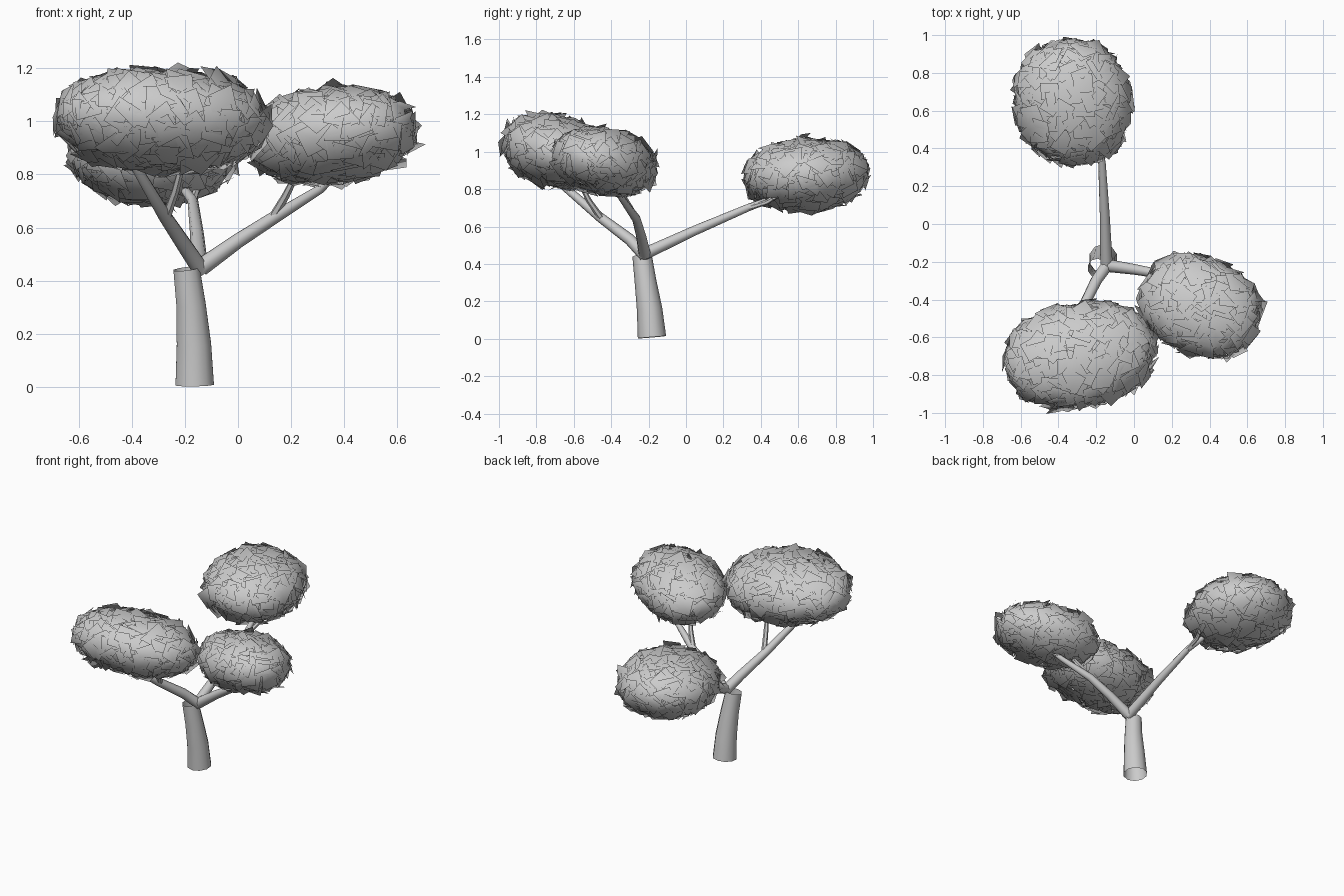
import bpy, bmesh, math, random
from mathutils import Vector, Matrix, Euler

if "Cube" in bpy.data.objects:
    bpy.data.objects.remove(bpy.data.objects["Cube"])

random.seed(4)


def finish(name, bm, angle):
    me = bpy.data.meshes.new(name)
    bm.to_mesh(me)
    bm.free()
    ob = bpy.data.objects.new(name, me)
    bpy.context.collection.objects.link(ob)
    bpy.ops.object.select_all(action='DESELECT')
    ob.select_set(True)
    bpy.context.view_layer.objects.active = ob
    if angle:
        bpy.ops.object.shade_smooth_by_angle(angle=math.radians(angle))
    return ob


def tube(name, pts, sides):
    """Open tapered tube through (x, y, z, radius) points."""
    bm = bmesh.new()
    centres = [Vector(p[:3]) for p in pts]
    rings = []
    for i, c in enumerate(centres):
        d = centres[min(i + 1, len(pts) - 1)] - centres[max(i - 1, 0)]
        u = d.cross(Vector((0.31, 0.95, 0.05))).normalized()
        v = d.normalized().cross(u)
        ring = []
        for k in range(sides):
            a = 2 * math.pi * k / sides
            ring.append(bm.verts.new(c + pts[i][3] * (math.cos(a) * u + math.sin(a) * v)))
        rings.append(ring)
    for a, b in zip(rings, rings[1:]):
        for k in range(sides):
            n = (k + 1) % sides
            bm.faces.new((a[k], a[n], b[n], b[k]))
    bmesh.ops.recalc_face_normals(bm, faces=bm.faces)
    return finish(name, bm, 50)


def foliage(name, centre, radii, rot, count, power=2.2):
    """Shell of square leaf cards tangent to a rounded blob, shaded as one soft volume."""
    bm = bmesh.new()
    normals = []
    centre = Vector(centre)
    turn = Euler([math.radians(r) for r in rot]).to_matrix()
    for i in range(count):
        z = 1 - 2 * (i + 0.5) / count
        a = i * 2.399963 + random.uniform(-0.15, 0.15)
        r = math.sqrt(1 - z * z)
        unit = Vector((r * math.cos(a), r * math.sin(a), z))
        unit /= sum(abs(c) ** power for c in unit) ** (1 / power)
        p = Vector([unit[k] * radii[k] for k in range(3)]) * random.uniform(0.92, 1.04)
        n = Vector([math.copysign(abs(unit[k]) ** (power - 1), unit[k]) / radii[k]
                    for k in range(3)]).normalized()
        n += Vector([random.gauss(0, 0.24) for _ in range(3)])
        q = (turn @ n).to_track_quat('Z', 'Y').to_matrix()
        q = q @ Matrix.Rotation(random.uniform(0, 6.28), 3, 'Z')
        h = random.uniform(0.042, 0.056)
        pos = centre + turn @ p
        corners = [pos + q @ Vector((sx * h, sy * h, 0))
                   for sx, sy in ((-1, -1), (1, -1), (1, 1), (-1, 1))]
        bm.faces.new([bm.verts.new(c) for c in corners])
        for c in corners:
            loc = turn.transposed() @ (c - centre)
            normals.append((turn @ Vector([loc[k] / radii[k] ** 2 for k in range(3)])).normalized())
    ob = finish(name, bm, 0)
    for poly in ob.data.polygons:
        poly.use_smooth = True
    ob.data.normals_split_custom_set_from_vertices(normals)
    return ob


# Trunk
tube("trunk", [(-0.163, -0.182, 0.008, 0.076), (-0.166, -0.195, 0.16, 0.068),
               (-0.177, -0.217, 0.31, 0.058), (-0.194, -0.235, 0.445, 0.052)], 10)

# Main limbs
tube("limb_front_left", [(-0.14, -0.215, 0.44, 0.034), (-0.20, -0.30, 0.53, 0.031),
                         (-0.28, -0.46, 0.65, 0.026), (-0.38, -0.66, 0.82, 0.02),
                         (-0.41, -0.71, 0.9, 0.014)], 8)
tube("limb_right", [(-0.14, -0.22, 0.45, 0.034), (0.0, -0.24, 0.55, 0.028),
                    (0.14, -0.265, 0.64, 0.024), (0.31, -0.34, 0.745, 0.017),
                    (0.4, -0.40, 0.83, 0.012)], 8)
tube("limb_back", [(-0.145, -0.23, 0.45, 0.033), (-0.155, 0.05, 0.58, 0.026),
                   (-0.17, 0.33, 0.70, 0.02), (-0.22, 0.52, 0.77, 0.015),
                   (-0.26, 0.6, 0.82, 0.011)], 8)

# Side twigs
tube("twig_front_left", [(-0.27, -0.45, 0.64, 0.018), (-0.235, -0.52, 0.74, 0.015),
                         (-0.20, -0.59, 0.88, 0.011)], 6)
tube("twig_right", [(0.13, -0.263, 0.635, 0.018), (0.18, -0.31, 0.72, 0.015),
                    (0.24, -0.38, 0.84, 0.011)], 6)
tube("twig_back", [(-0.168, 0.3, 0.685, 0.015), (-0.16, 0.43, 0.73, 0.013),
                   (-0.12, 0.55, 0.8, 0.01)], 6)

# Leaf clusters
foliage("foliage_front_left", (-0.285, -0.695, 1.002), (0.385, 0.265, 0.178), (-12, 3, 9), 480)
foliage("foliage_right", (0.35, -0.435, 0.945), (0.31, 0.24, 0.163), (-8, -8, -24), 400)
foliage("foliage_back", (-0.325, 0.645, 0.878), (0.295, 0.32, 0.183), (3, 0, 15), 440, 2.1)
